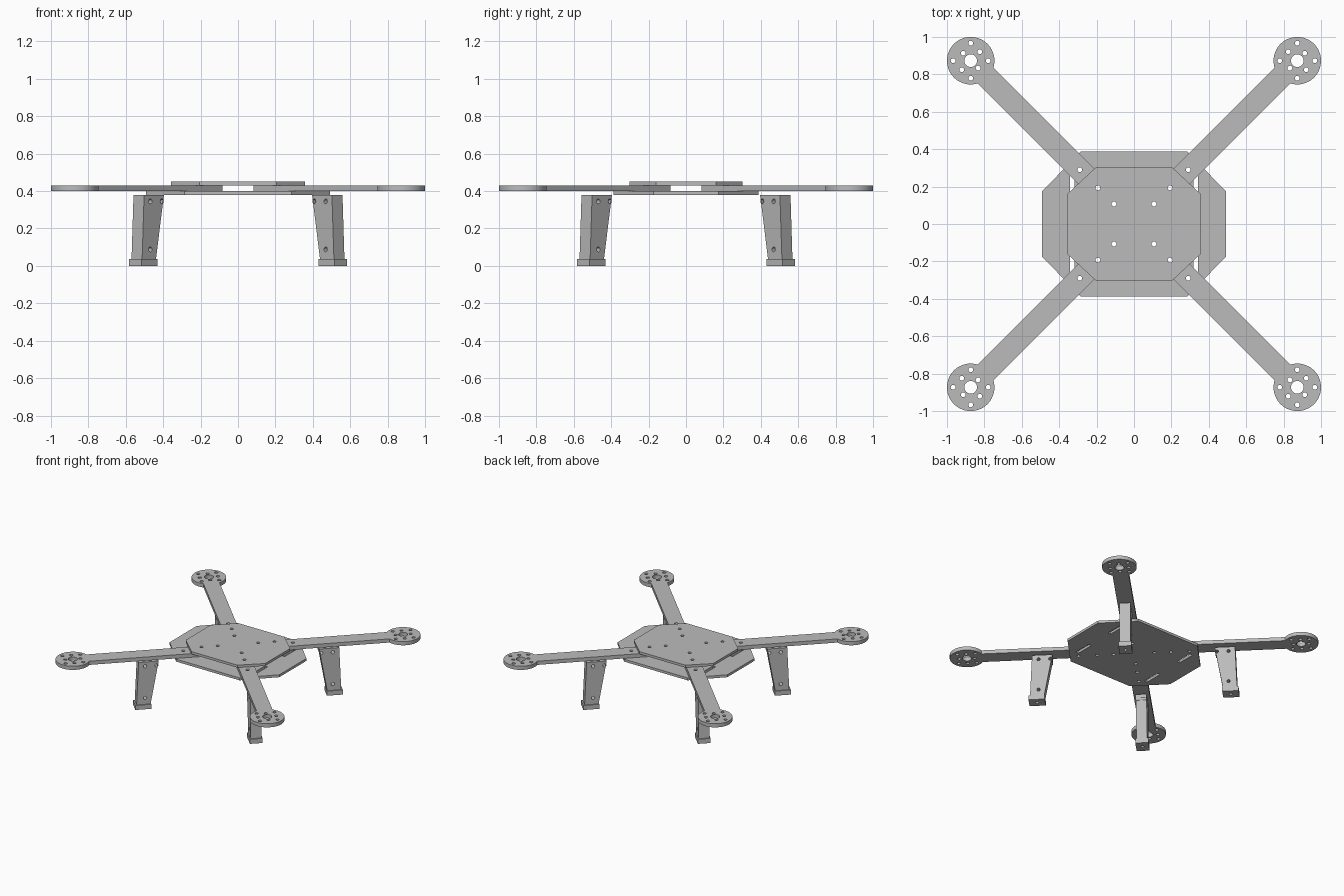
import bpy
import bmesh
from math import pi, sin, cos, asin, sqrt, radians
from mathutils import Matrix

cube = bpy.data.objects.get("Cube")
if cube:
    bpy.data.objects.remove(cube)

grey = bpy.data.materials.new("plain_grey")
grey.use_nodes = True
grey.diffuse_color = (0.5, 0.5, 0.5, 1)
grey.node_tree.nodes["Principled BSDF"].inputs["Base Color"].default_value = (0.5, 0.5, 0.5, 1)

SCREW = 0.013


def circle(x, y, r=SCREW, n=20):
    return [(x + r * cos(2 * pi * i / n), y + r * sin(2 * pi * i / n)) for i in range(n)]


def rect(x0, x1, y0, y1):
    return [(x0, y0), (x1, y0), (x1, y1), (x0, y1)]


def slab(name, loops, z0, z1, matrix=Matrix()):
    """Extrude an outline (first loop) with holes (other loops) from z0 to z1."""
    curve = bpy.data.curves.new(name + "_outline", "CURVE")
    curve.dimensions = "2D"
    curve.fill_mode = "BOTH"
    curve.extrude = (z1 - z0) / 2
    for loop in loops:
        spline = curve.splines.new("POLY")
        spline.points.add(len(loop) - 1)
        for point, (x, y) in zip(spline.points, loop):
            point.co = (x, y, 0, 1)
        spline.use_cyclic_u = True
    temp = bpy.data.objects.new(name + "_outline", curve)
    bpy.context.collection.objects.link(temp)
    bpy.context.view_layer.update()
    graph = bpy.context.evaluated_depsgraph_get()
    mesh = bpy.data.meshes.new_from_object(temp.evaluated_get(graph))
    bpy.data.objects.remove(temp)
    bpy.data.curves.remove(curve)

    # Weld the caps to the walls and place the part
    bm = bmesh.new()
    bm.from_mesh(mesh)
    bmesh.ops.remove_doubles(bm, verts=bm.verts, dist=1e-5)
    bmesh.ops.transform(bm, matrix=matrix @ Matrix.Translation((0, 0, (z0 + z1) / 2)), verts=bm.verts)
    bmesh.ops.recalc_face_normals(bm, faces=bm.faces)
    bm.to_mesh(mesh)
    bm.free()
    mesh.name = name
    mesh.materials.clear()
    mesh.materials.append(grey)
    obj = bpy.data.objects.new(name, mesh)
    bpy.context.collection.objects.link(obj)
    bpy.ops.object.select_all(action="DESELECT")
    obj.select_set(True)
    bpy.context.view_layer.objects.active = obj
    bpy.ops.object.shade_smooth_by_angle(angle=radians(30))
    return obj


def octagon(x, y, cx, cy):
    return [(cx, y), (-cx, y), (-x, cy), (-x, -cy), (-cx, -y), (cx, -y), (x, -cy), (x, cy)]


def four(d):
    return [circle(sx * d, sy * d) for sx in (1, -1) for sy in (1, -1)]


# Centre plates
slots = [rect(*sorted((sx * 0.318, sx * 0.343)), *sorted((sy * 0.11, sy * 0.26)))
         for sx in (1, -1) for sy in (1, -1)]
slab("lower_plate", [octagon(0.493, 0.387, 0.285, 0.173)] + four(0.107) + four(0.193) + four(0.29) + slots,
     0.38, 0.40)
slab("upper_plate", [octagon(0.357, 0.302, 0.205, 0.16)] + four(0.107) + four(0.193), 0.43, 0.45)

# Arm outline running along +x, ending in a round motor mount
HUB, RADIUS, HALF = 0.873 * sqrt(2), 0.127, 0.06
start = pi - asin(HALF / RADIUS)
steps = 48
arm = [(0.177, HALF)]
for i in range(steps + 1):
    a = start - 2 * start * i / steps
    arm.append((HUB + RADIUS * cos(a), RADIUS * sin(a)))
arm.append((0.177, -HALF))
arm_holes = [circle(0.193 * sqrt(2), 0), circle(0.29 * sqrt(2), 0), circle(HUB, 0, 0.034, 32)]
for k in range(4):
    a = k * pi / 2
    inner = 0.068 if k % 2 else 0.056
    arm_holes.append(circle(HUB + inner * cos(a), inner * sin(a)))
    arm_holes.append(circle(HUB + 0.094 * cos(a + pi / 4), 0.094 * sin(a + pi / 4)))

# Leg side profile: distance from the centre against height
leg = [(0.66, 0.037), (0.765, 0.037), (0.75, 0.38), (0.60, 0.38)]
leg_holes = [circle(0.615, 0.345), circle(0.702, 0.345), circle(0.702, 0.088)]
upright = Matrix.Rotation(pi / 2, 4, "X")

for k, corner in enumerate(("back_left", "back_right", "front_right", "front_left")):
    turn = Matrix.Rotation(pi / 4 + k * pi / 2, 4, "Z")
    slab(corner + "_arm", [arm] + arm_holes, 0.40, 0.43, turn)
    slab(corner + "_leg", [leg] + leg_holes, -0.04, 0.04, turn @ upright)
    slab(corner + "_foot", [rect(0.656, 0.776, -0.048, 0.048), circle(0.716, 0)], 0, 0.037, turn)
